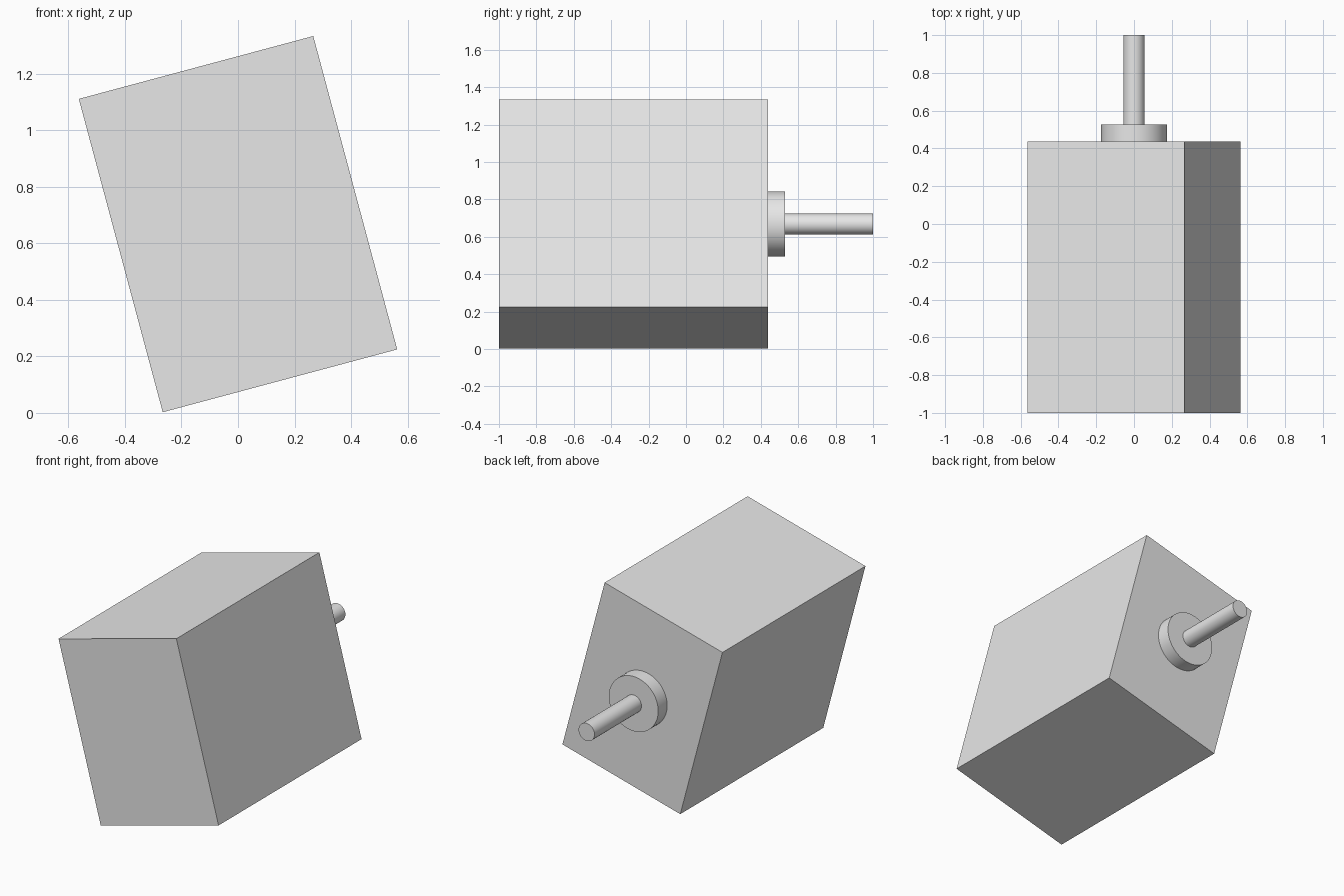
import bpy
import math

old = bpy.data.objects.get("Cube")
if old:
    bpy.data.objects.remove(old, do_unlink=True)

TILT = math.radians(-15)
CENTRE_Z = 0.668
BODY_FRONT, BODY_BACK = -1.0, 0.438
COLLAR_BACK, SHAFT_BACK = 0.528, 1.0

# Single plain grey
grey = bpy.data.materials.new("light_grey")
grey.use_nodes = True
colour = (0.8, 0.8, 0.8, 1)
grey.diffuse_color = colour
grey.node_tree.nodes["Principled BSDF"].inputs["Base Color"].default_value = colour

# Tilted body block
bpy.ops.mesh.primitive_cube_add(size=1, location=(0, (BODY_FRONT + BODY_BACK) / 2, CENTRE_Z))
body = bpy.context.object
body.name = "body"
body.scale = (0.859, BODY_BACK - BODY_FRONT, 1.148)
body.rotation_euler.y = TILT
body.data.materials.append(grey)


def rod(name, radius, y0, y1):
    """Smooth round rod lying along y."""
    bpy.ops.mesh.primitive_cylinder_add(
        vertices=64, radius=radius, depth=y1 - y0,
        location=(0, (y0 + y1) / 2, CENTRE_Z), rotation=(math.pi / 2, 0, 0))
    obj = bpy.context.object
    obj.name = name
    obj.data.materials.append(grey)
    bpy.ops.object.shade_smooth_by_angle(angle=math.radians(30))


# Collar and output shaft on the back
rod("collar", 0.174, BODY_BACK, COLLAR_BACK)
rod("shaft", 0.056, COLLAR_BACK, SHAFT_BACK)
